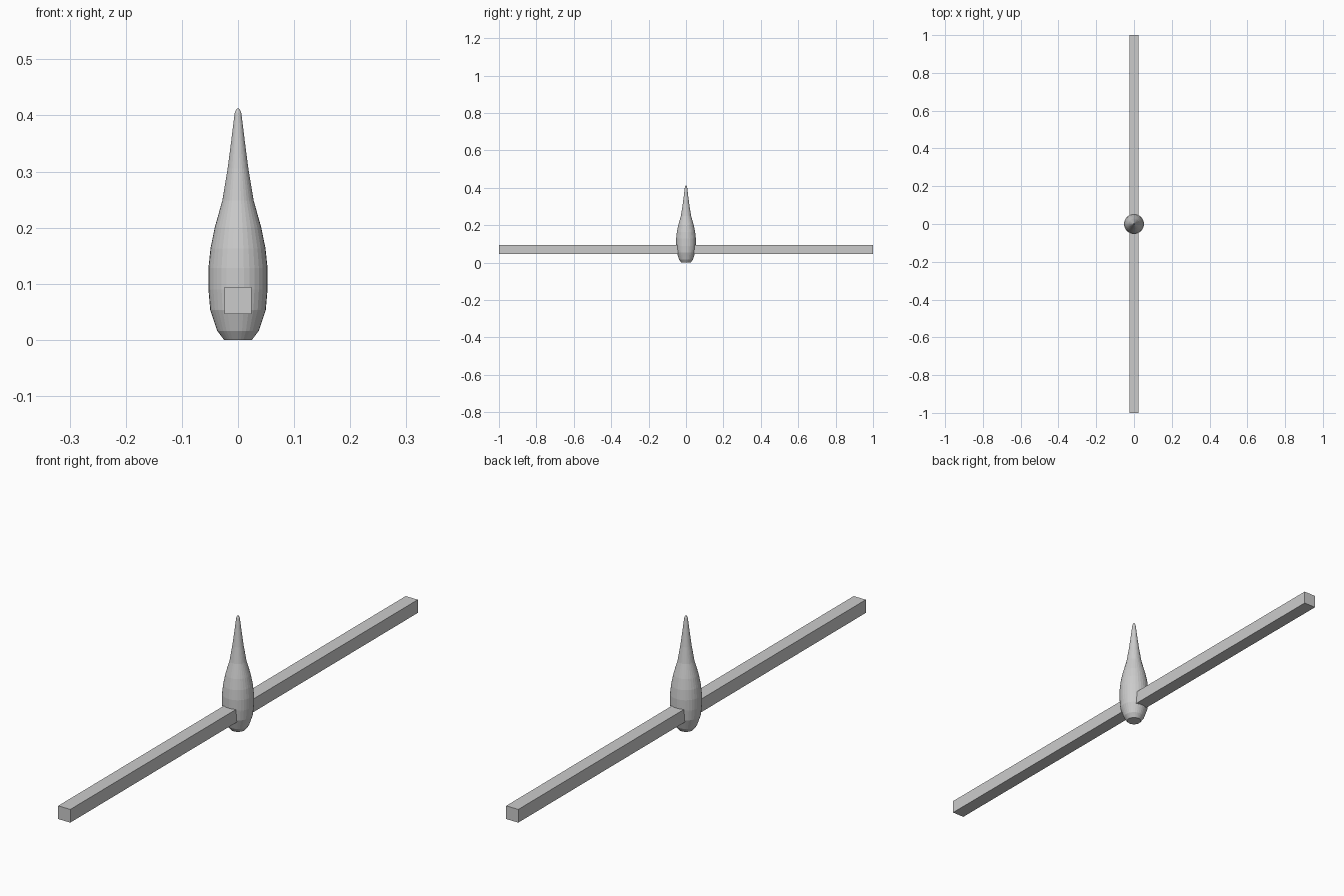
import bpy, bmesh, math

if "Cube" in bpy.data.objects:
    bpy.data.objects.remove(bpy.data.objects["Cube"])

SIDES = 32


def add_object(name, bm):
    bmesh.ops.recalc_face_normals(bm, faces=bm.faces)
    mesh = bpy.data.meshes.new(name)
    bm.to_mesh(mesh)
    bm.free()
    obj = bpy.data.objects.new(name, mesh)
    bpy.context.collection.objects.link(obj)
    return obj


# Teardrop body: (radius, height) profile turned around z
profile = [(0.025, 0.0), (0.037, 0.016), (0.0495, 0.053), (0.0527, 0.09),
           (0.0527, 0.128), (0.049, 0.163), (0.0415, 0.2), (0.028, 0.248),
           (0.0185, 0.305), (0.012, 0.355), (0.006, 0.404), (0.003, 0.411)]
bm = bmesh.new()
rings = []
for r, z in profile:
    rings.append([bm.verts.new((r * math.cos(2 * math.pi * i / SIDES),
                                r * math.sin(2 * math.pi * i / SIDES), z))
                  for i in range(SIDES)])
for low, high in zip(rings, rings[1:]):
    for i in range(SIDES):
        j = (i + 1) % SIDES
        bm.faces.new((low[i], low[j], high[j], high[i]))
bm.faces.new(rings[0])
tip = bm.verts.new((0, 0, 0.413))
for i in range(SIDES):
    bm.faces.new((rings[-1][i], rings[-1][(i + 1) % SIDES], tip))
add_object("teardrop_body", bm)

# Long square bar running through the body
bm = bmesh.new()
bmesh.ops.create_cube(bm, size=1)
bmesh.ops.scale(bm, vec=(0.049, 2.0, 0.048), verts=bm.verts)
bmesh.ops.translate(bm, vec=(0, 0, 0.0705), verts=bm.verts)
add_object("cross_bar", bm)
